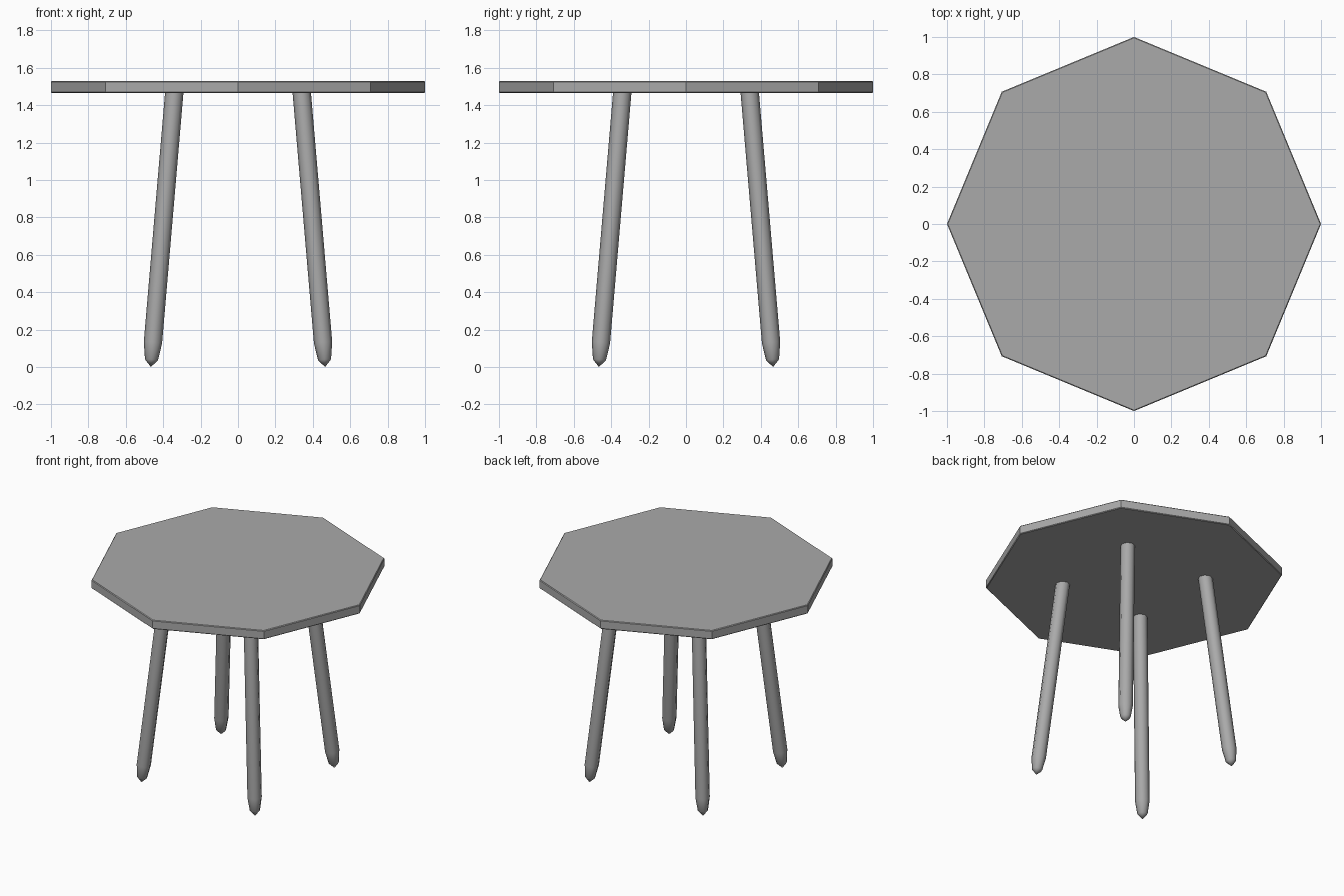
import bpy, bmesh, math
from mathutils import Vector

cube = bpy.data.objects.get("Cube")
if cube:
    bpy.data.objects.remove(cube)

grey = bpy.data.materials.new("plain_grey")
grey.use_nodes = True
grey.diffuse_color = (0.4, 0.4, 0.4, 1)
grey.node_tree.nodes["Principled BSDF"].inputs["Base Color"].default_value = (0.4, 0.4, 0.4, 1)

SIDES = 8
TOP_LOW, TOP_HIGH = 1.465, 1.53


def finish(bm, name, smooth_angle):
    bmesh.ops.recalc_face_normals(bm, faces=bm.faces)
    mesh = bpy.data.meshes.new(name)
    bm.to_mesh(mesh)
    bm.free()
    mesh.materials.append(grey)
    obj = bpy.data.objects.new(name, mesh)
    bpy.context.collection.objects.link(obj)
    bpy.ops.object.select_all(action="DESELECT")
    obj.select_set(True)
    bpy.context.view_layer.objects.active = obj
    bpy.ops.object.shade_smooth_by_angle(angle=math.radians(smooth_angle))
    return obj


def lathe(profile, place):
    """Loft rings of (radius, height); a zero radius closes to a point."""
    bm = bmesh.new()
    rings = []
    for r, h in profile:
        count = SIDES if r else 1
        turns = [2 * math.pi * i / SIDES for i in range(count)]
        rings.append([bm.verts.new(place(r * math.cos(a), r * math.sin(a), h)) for a in turns])
    for low, high in zip(rings, rings[1:]):
        for i in range(SIDES):
            j = (i + 1) % SIDES
            if len(low) == 1:
                bm.faces.new((low[0], high[j], high[i]))
            else:
                bm.faces.new((low[i], low[j], high[j], high[i]))
    for ring in (rings[0], rings[-1]):
        if len(ring) > 2:
            bm.faces.new(ring)
    return bm


# Eight-sided tabletop with a very slightly eased rim
EASE = 0.005
top_profile = [(1 - EASE, TOP_LOW), (1, TOP_LOW + EASE),
               (1, TOP_HIGH - EASE), (1 - EASE, TOP_HIGH)]
finish(lathe(top_profile, lambda x, y, z: Vector((x, y, z))), "tabletop", 40)

# Four splayed legs with rounded, stretched feet
RADIUS, FOOT = 0.049, 0.13
FOOT_OUT, TOP_OUT, LEG_TOP = 0.466, 0.338, 1.5
leg_profile = [(0, 0)]
for degrees in (45, 90):
    a = math.radians(degrees)
    leg_profile.append((RADIUS * math.sin(a), FOOT * (1 - math.cos(a))))
leg_profile.append((RADIUS, LEG_TOP))

for depth, sy in (("front", -1), ("back", 1)):
    for side, sx in (("right", -1), ("left", 1)):
        foot = Vector((sx * FOOT_OUT, sy * FOOT_OUT, 0))
        head = Vector((sx * TOP_OUT, sy * TOP_OUT, LEG_TOP))
        axis = head - foot
        tilt = Vector((0, 0, 1)).rotation_difference(axis)
        stretch = axis.length / LEG_TOP

        def place(x, y, z):
            return foot + tilt @ Vector((x, y, z * stretch))

        finish(lathe(leg_profile, place), f"{depth}_{side}_leg", 70)
